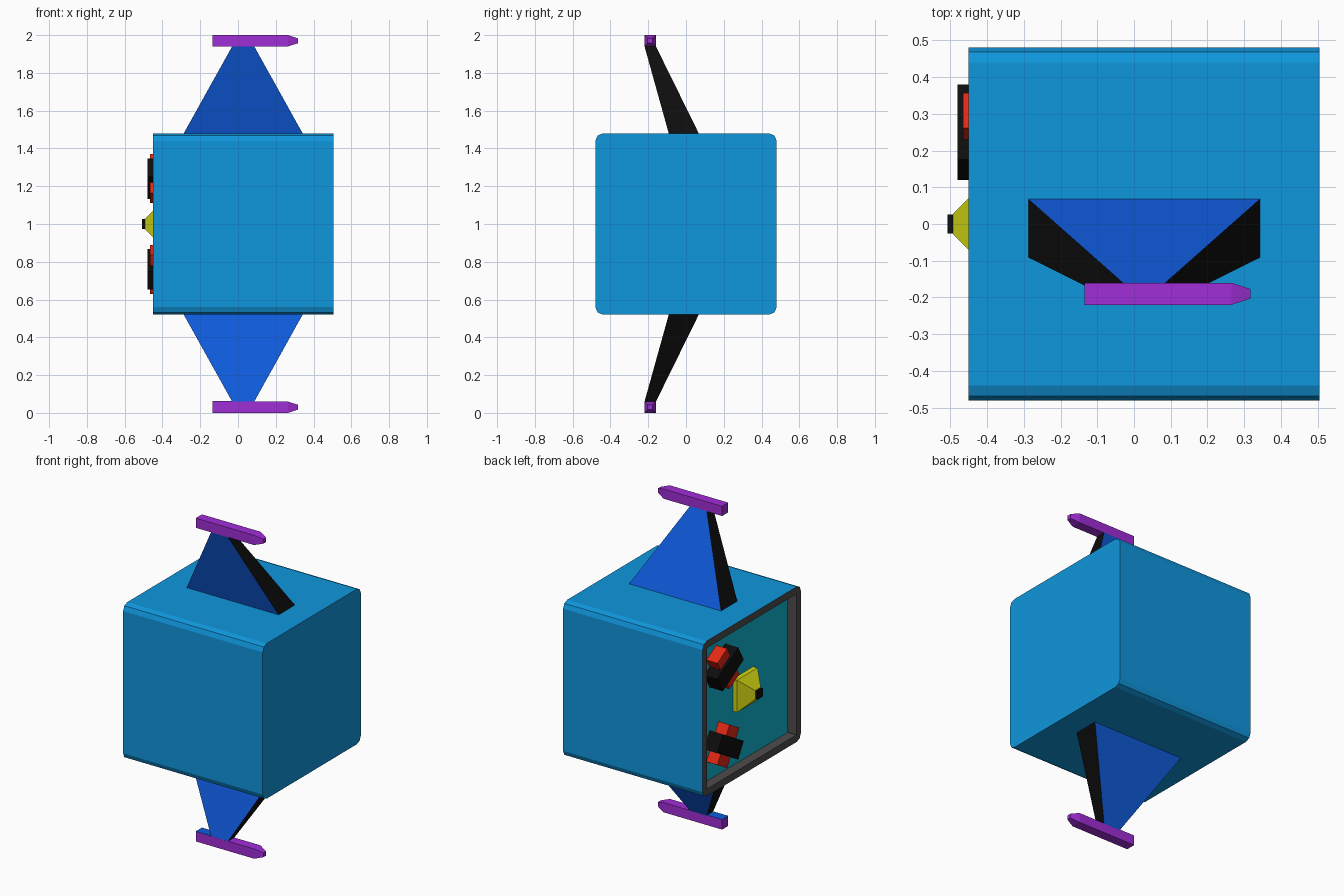
import bpy, bmesh, math
from mathutils import Matrix, Vector

if "Cube" in bpy.data.objects:
    bpy.data.objects.remove(bpy.data.objects["Cube"])


def mat(name, r, g, b):
    def lin(c):
        c /= 255
        return c / 12.92 if c <= 0.04045 else ((c + 0.055) / 1.055) ** 2.4
    m = bpy.data.materials.new(name)
    m.diffuse_color = (lin(r), lin(g), lin(b), 1)
    m.use_nodes = True
    m.node_tree.nodes["Principled BSDF"].inputs["Base Color"].default_value = m.diffuse_color
    return m


SKY = mat("sky_blue", 15, 150, 220)
BLUE = mat("deep_blue", 15, 92, 222)
BLACK = mat("black", 13, 13, 13)
PURPLE = mat("purple", 160, 45, 215)
YELLOW = mat("yellow", 208, 212, 18)
RED = mat("red", 228, 40, 20)
TEAL = mat("teal", 15, 180, 212)
GREY = mat("dark_grey", 78, 76, 77)


def finish(name, bm, mats):
    bmesh.ops.recalc_face_normals(bm, faces=bm.faces)
    me = bpy.data.meshes.new(name)
    bm.to_mesh(me)
    bm.free()
    for m in mats:
        me.materials.append(m)
    ob = bpy.data.objects.new(name, me)
    bpy.context.collection.objects.link(ob)
    return ob


def loft(name, rings, mats, rule=None):
    """Solid through four-cornered rings; rule picks a material from the face normal."""
    bm = bmesh.new()
    vs = [[bm.verts.new(p) for p in r] for r in rings]
    for a, b in zip(vs, vs[1:]):
        for i in range(4):
            j = (i + 1) % 4
            bm.faces.new((a[i], a[j], b[j], b[i]))
    bm.faces.new(vs[0])
    bm.faces.new(vs[-1])
    bmesh.ops.recalc_face_normals(bm, faces=bm.faces)
    if rule:
        for f in bm.faces:
            f.material_index = rule(f.normal)
    return finish(name, bm, mats)


def ring_x(x, cy, cz, h):
    return [(x, cy + a * h, cz + b * h) for a, b in ((-1, -1), (1, -1), (1, 1), (-1, 1))]


def ring_z(z, x0, x1, y0, y1):
    return [(x0, y0, z), (x1, y0, z), (x1, y1, z), (x0, y1, z)]


def box(name, x0, x1, cy, cz, ly, lz, angle, m):
    bm = bmesh.new()
    M = (Matrix.Translation(((x0 + x1) / 2, cy, cz)) @ Matrix.Rotation(angle, 4, 'X')
         @ Matrix.Diagonal((x1 - x0, ly, lz, 1)))
    bmesh.ops.create_cube(bm, size=1, matrix=M)
    return finish(name, bm, [m])


# Cabin: cube with chamfered long edges and a recessed left face
bm = bmesh.new()
bmesh.ops.create_cube(bm, size=1, matrix=Matrix.Translation((0.0275, 0, 1))
                      @ Matrix.Diagonal((0.955, 0.96, 0.96, 1)))
long_edges = [e for e in bm.edges if abs((e.verts[0].co - e.verts[1].co).x) > 0.5]
bmesh.ops.bevel(bm, geom=long_edges, offset=0.04, segments=2, profile=0.5, affect='EDGES')
bm.normal_update()
panel = min(bm.faces, key=lambda f: f.calc_center_median().x)
rim = bmesh.ops.inset_region(bm, faces=[panel], thickness=0.045)["faces"]
walls = bmesh.ops.inset_region(bm, faces=[panel], thickness=0.0, depth=-0.06)["faces"]
for f in rim + walls:
    f.material_index = 1
panel.material_index = 2
# make sure the panel sits inside the cabin
for v in panel.verts:
    v.co.x = -0.39
finish("cabin", bm, [SKY, GREY, TEAL])

# Pylons and skids, mirrored about z = 1
for side, s in (("upper", 1), ("lower", -1)):
    loft(side + "_pylon",
         [ring_z(1 + s * 0.475, -0.29, 0.345, -0.09, 0.07),
          ring_z(1 + s * 0.942, -0.03, 0.085, -0.22, -0.16)],
         [BLUE, BLACK], lambda n: 1 if abs(n.x) > 0.5 else 0)
    zc = 1 + s * 0.97
    loft(side + "_skid",
         [ring_x(-0.135, -0.19, zc, 0.03), ring_x(0.265, -0.19, zc, 0.03),
          ring_x(0.317, -0.19, zc, 0.013)], [PURPLE])

# Blue inlay on the lower skid
box("skid_inlay", -0.135, -0.03, -0.19, 0.061, 0.06, 0.003, 0, BLUE)

# Yellow nozzle with black tip
loft("nozzle", [ring_x(-0.388, 0, 1, 0.1), ring_x(-0.42, 0, 1, 0.1),
                ring_x(-0.493, 0, 1, 0.027)], [YELLOW])
box("nozzle_tip", -0.508, -0.485, 0, 1, 0.052, 0.052, 0, BLACK)

# Crossed black and red bars on the recessed panel
for side, s in (("upper", 1), ("lower", -1)):
    a = -s * math.radians(30)
    box(side + "_black_bar", -0.48, -0.388, 0.25, 1 + s * 0.24, 0.236, 0.11, a, BLACK)
    box(side + "_red_bar", -0.465, -0.388, 0.25, 1 + s * 0.24, 0.11, 0.236, a, RED)
